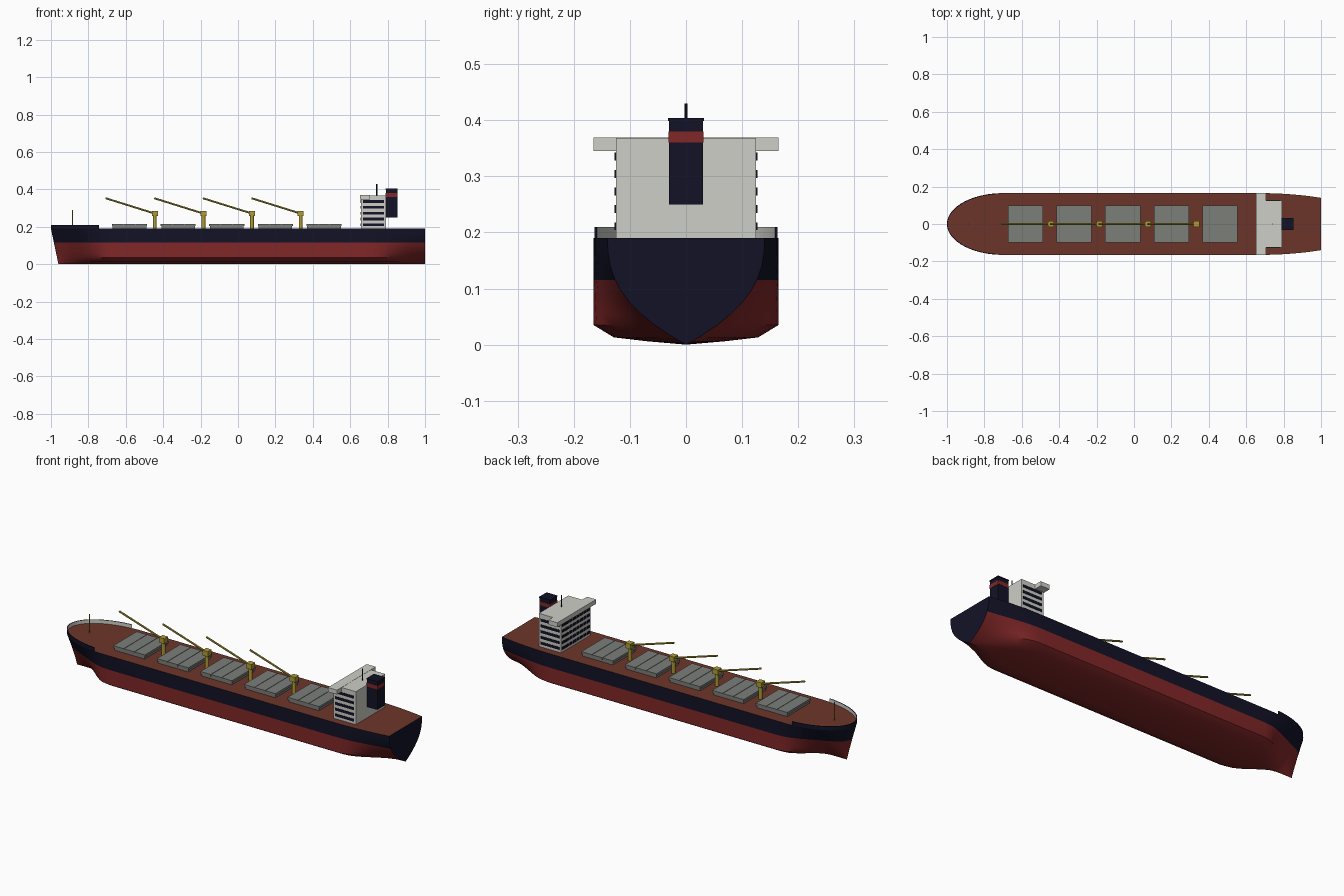
import bpy, bmesh, math
from mathutils import Vector

if "Cube" in bpy.data.objects:
    bpy.data.objects.remove(bpy.data.objects["Cube"])


def material(name, rgb):
    m = bpy.data.materials.new(name)
    m.diffuse_color = (*rgb, 1)
    m.use_nodes = True
    m.node_tree.nodes["Principled BSDF"].inputs["Base Color"].default_value = m.diffuse_color
    return m


NAVY = material("navy paint", (0.006, 0.006, 0.02))
RED = material("red bottom paint", (0.22, 0.02, 0.021))
BROWN = material("deck brown", (0.15, 0.036, 0.023))
WHITE = material("house off white", (0.62, 0.62, 0.58))
GREY = material("hatch grey", (0.2, 0.21, 0.195))
YELLOW = material("crane yellow", (0.42, 0.33, 0.035))

DECK, BEAM, WATER = 0.19, 0.165, 0.115


def finish(name, bm, *mats):
    bmesh.ops.recalc_face_normals(bm, faces=bm.faces)
    me = bpy.data.meshes.new(name)
    bm.to_mesh(me)
    bm.free()
    for m in mats:
        me.materials.append(m)
    ob = bpy.data.objects.new(name, me)
    bpy.context.collection.objects.link(ob)
    return ob


def add_box(bm, x0, x1, y0, y1, z0, z1):
    vs = bmesh.ops.create_cube(bm, size=1)["verts"]
    for v in vs:
        v.co = Vector(((x0, x1)[v.co.x > 0], (y0, y1)[v.co.y > 0], (z0, z1)[v.co.z > 0]))


def box(name, mat, *dims):
    bm = bmesh.new()
    add_box(bm, *dims)
    return finish(name, bm, mat)


def rod(name, mat, a, b, r, sides=12):
    a, b = Vector(a), Vector(b)
    bm = bmesh.new()
    bmesh.ops.create_cone(bm, cap_ends=True, segments=sides, radius1=r, radius2=r, depth=(b - a).length)
    bmesh.ops.transform(bm, matrix=(b - a).to_track_quat("Z", "Y").to_matrix().to_4x4(), verts=bm.verts)
    bmesh.ops.translate(bm, vec=(a + b) / 2, verts=bm.verts)
    return finish(name, bm, mat)


def smooth(t):
    t = min(max(t, 0), 1)
    return t * t * (3 - 2 * t)


def deck_half(x):
    if x < -0.7:
        return BEAM * math.sqrt(max(0, 1 - ((-0.7 - x) / 0.3) ** 2))
    return BEAM - 0.025 * (max(0, x - 0.68) / 0.32) ** 2


# Hull: cross-sections lofted from bow to transom
section = [(0, 0), (0.006, 0.42), (0.013, 0.78), (0.035, 1), (0.055, 1), (0.075, 1),
           (0.095, 1), (WATER, 1), (0.14, 1), (0.165, 1), (DECK, 1)]


def hull_point(x, z, full):
    t = z / DECK
    bow, stern = smooth((-0.66 - x) / 0.26), smooth((x - 0.72) / 0.28)
    f = full
    f += bow * (t ** 0.75 - full)
    f += stern * (1 - (1 - t) ** 2.5 - full)
    rake = 0.04 * (1 - t) * min(max((-0.7 - x) / 0.3, 0), 1)
    return x + rake, deck_half(x) * f, z


stations = [-0.7 - 0.3 * math.sin(math.radians(90 - 5 * i)) for i in range(19)]
stations += [-0.66, -0.3, 0.2, 0.68] + [0.72 + 0.28 * i / 8 for i in range(9)]
bm = bmesh.new()
rings = []
for x in stations:
    half = [hull_point(x, z, f) for z, f in section]
    ring = [(px, -y, z) for px, y, z in reversed(half)] + half[1:]
    rings.append([bm.verts.new(p) for p in ring])
for a, b in zip(rings, rings[1:]):
    for i in range(len(a) - 1):
        bm.faces.new((a[i], a[i + 1], b[i + 1], b[i]))
    bm.faces.new((a[-1], a[0], b[0], b[-1])).material_index = 2
transom = bm.faces.new(rings[-1])
for f in bm.faces:
    if f.material_index == 0 and (f is transom or f.calc_center_median().z > WATER):
        f.material_index = 1
bmesh.ops.remove_doubles(bm, verts=bm.verts, dist=1e-5)
hull = finish("hull", bm, RED, NAVY, BROWN)
bpy.context.view_layer.objects.active = hull
hull.select_set(True)
bpy.ops.object.shade_smooth_by_angle(angle=math.radians(35))

# Bow bulwark: thin wall, dark outside and pale inside
a0 = math.asin(0.15)
half = [-0.7 - 0.3 * math.sin(a0 + (math.pi / 2 - a0) * i / 18) for i in range(19)]
path = [(x, -deck_half(x)) for x in half] + [(x, deck_half(x)) for x in reversed(half[:-1])]
bm = bmesh.new()
low = [bm.verts.new((x, y, DECK)) for x, y in path]
top = [bm.verts.new((x, y, 0.21)) for x, y in path]
inner = [[bm.verts.new((x + 0.004 * max(0, (-0.7 - x) / 0.3), y * 0.975, z)) for x, y in path]
         for z in (0.21, DECK)]
walls = [low, top, inner[0], inner[1]]
for k in range(3):
    for i in range(len(path) - 1):
        f = bm.faces.new((walls[k][i], walls[k + 1][i], walls[k + 1][i + 1], walls[k][i + 1]))
        f.material_index = 1 if k == 2 else 0
for i in (0, -1):
    bm.faces.new([w[i] for w in walls])
finish("bow_bulwark", bm, NAVY, WHITE)
rod("foremast", YELLOW, (-0.885, 0, DECK), (-0.885, 0, 0.29), 0.003, 8)

# Cargo hatches with raised seams
for n in range(5):
    c = -0.58 + 0.26 * n
    bm = bmesh.new()
    add_box(bm, c - 0.09, c + 0.09, -0.095, 0.095, DECK, 0.203)
    for k in (-1, 0, 1):
        m = c + k * 0.0635
        add_box(bm, m - 0.0305, m + 0.0305, -0.1, 0.1, 0.203, 0.215)
    add_box(bm, c - 0.09, c + 0.09, -0.099, 0.099, 0.203, 0.212)
    finish(f"cargo_hatch_{n + 1}", bm, GREY)

# Deck cranes
for n in range(4):
    c = -0.445 + 0.26 * n
    rod(f"crane_post_{n + 1}", YELLOW, (c, 0, DECK), (c, 0, 0.262), 0.01)
    box(f"crane_cab_{n + 1}", YELLOW, c - 0.016, c + 0.016, -0.016, 0.016, 0.257, 0.285)
    rod(f"crane_jib_{n + 1}", YELLOW, (c, 0, 0.271), (c - 0.263, 0, 0.353), 0.005, 8)

# Deckhouse, bridge wings and windows
box("deckhouse", WHITE, 0.657, 0.79, -0.125, 0.125, DECK, 0.368)
box("bridge_wings", WHITE, 0.652, 0.706, -0.165, 0.165, 0.345, 0.369)
bm = bmesh.new()
for row in range(5):
    z = 0.211 + 0.031 * row
    for s in (-1, 1):
        y0, y1 = sorted((s * 0.124, s * 0.127))
        add_box(bm, 0.668, 0.78, y0, y1, z - 0.007, z + 0.007)
    for k in range(8):
        y = -0.105 + 0.03 * k
        add_box(bm, 0.654, 0.658, y - 0.011, y + 0.011, z - 0.007, z + 0.007)
finish("windows", bm, NAVY)
rod("radar_mast", NAVY, (0.742, 0, 0.368), (0.742, 0, 0.43), 0.003, 8)

# Funnel with band and cap
box("funnel", NAVY, 0.79, 0.852, -0.03, 0.03, 0.25, 0.4)
box("funnel_band", RED, 0.789, 0.853, -0.031, 0.031, 0.36, 0.38)
box("funnel_cap", NAVY, 0.788, 0.854, -0.032, 0.032, 0.399, 0.404)
